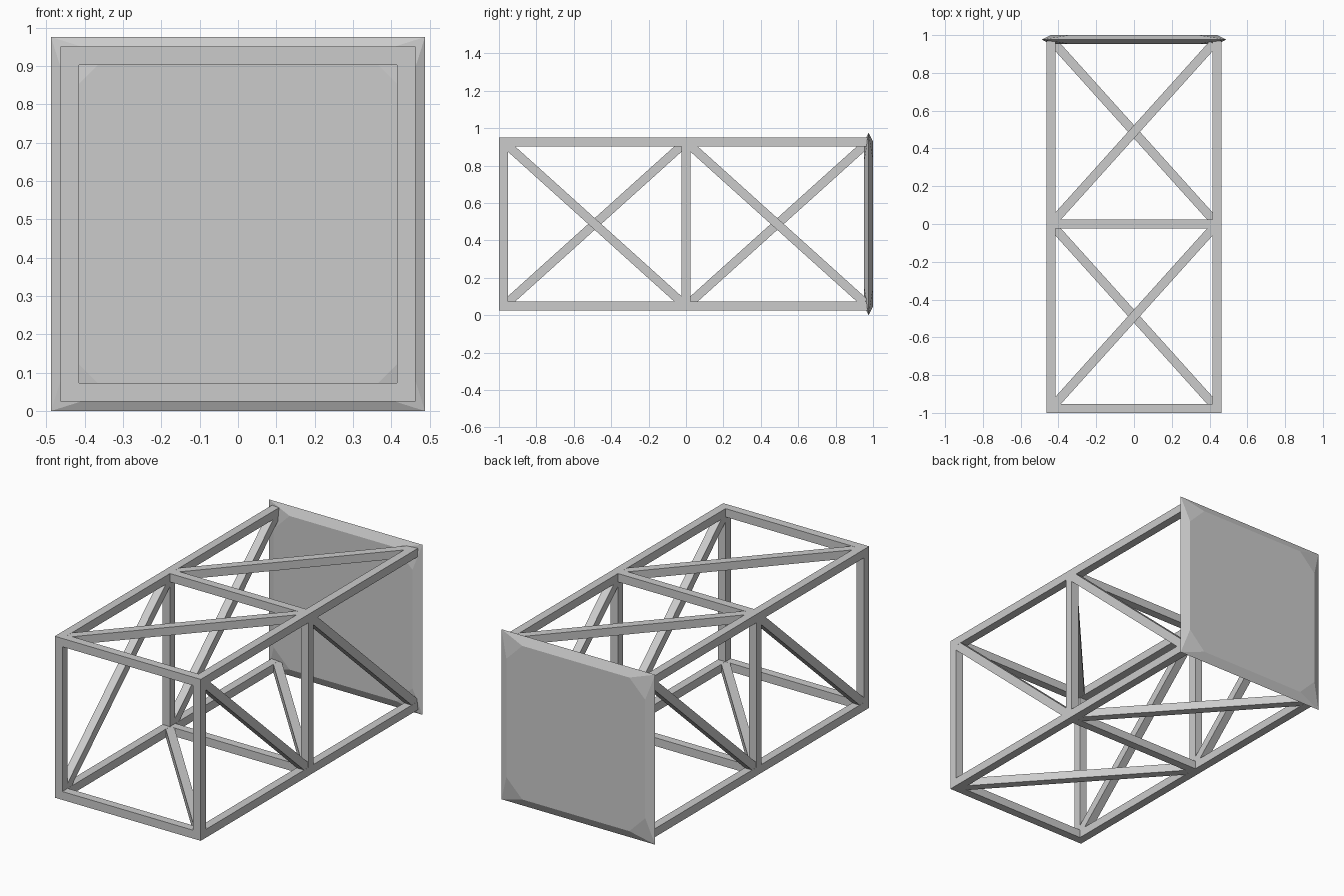
import bpy, bmesh
from mathutils import Vector, Matrix

if "Cube" in bpy.data.objects:
    bpy.data.objects.remove(bpy.data.objects["Cube"])

C = 0.4395      # beam centre distance from the truss axis
T = 0.048       # beam thickness
ZC = 0.488      # height of the truss axis
IN = C - T / 2  # inner clear half-width
OUT = C + T / 2


def make_object(name, bm):
    bmesh.ops.recalc_face_normals(bm, faces=bm.faces)
    mesh = bpy.data.meshes.new(name)
    bm.to_mesh(mesh)
    bm.free()
    ob = bpy.data.objects.new(name, mesh)
    bpy.context.collection.objects.link(ob)
    return ob


def beam(name, a, b, t=T, trim=0.0):
    """Square bar between two points given relative to the truss axis."""
    a, b = Vector(a), Vector(b)
    d = (b - a).normalized()
    a, b = a + d * trim, b - d * trim
    # keep one pair of faces parallel to the truss side the bar lies in
    side = next(Vector(v) for v in ((1, 0, 0), (0, 0, 1), (0, 1, 0))
                if abs(d.dot(Vector(v))) < 1e-6)
    rot = Matrix((side, d.cross(side), d)).transposed().to_4x4()
    m = (Matrix.Translation((a + b) / 2 + Vector((0, 0, ZC))) @ rot
         @ Matrix.Diagonal((t, t, (b - a).length, 1)))
    bm = bmesh.new()
    bmesh.ops.create_cube(bm, size=1, matrix=m)
    return make_object(name, bm)


# Four long corner beams
for x in (-C, C):
    for z in (-C, C):
        beam("long_beam", (x, -1, z), (x, 0.971, z))

# Front and middle square frames
for name, y in (("front", -1 + T / 2), ("middle", 0.0)):
    for s in (-C, C):
        beam(name + "_post", (s, y, -IN), (s, y, IN))
        beam(name + "_crossbar", (-IN, y, s), (IN, y, s))

# Diagonal braces, one per side in each bay
for y0, y1 in ((-0.976, 0.0), (0.0, 0.976)):
    td = T - 0.001
    beam("right_brace", (C, y0, C), (C, y1, -C), td, 0.03)
    beam("left_brace", (-C, y0, -C), (-C, y1, C), td, 0.03)
    beam("top_brace", (-C, y0, C), (C, y1, C), td, 0.03)
    beam("bottom_brace", (C, y0, -C), (-C, y1, -C), td, 0.03)

# End plate: octagonal faces front and back, sloping out to a square rim
TIP, E, K = 0.488, 0.441, 0.34
bm = bmesh.new()
octo = [(E, -K), (E, K), (K, E), (-K, E), (-E, K), (-E, -K), (-K, -E), (K, -E)]
rim = [bm.verts.new((x * TIP, 0.9765, ZC + z * TIP))
       for x, z in ((1, 1), (-1, 1), (-1, -1), (1, -1))]
for y in (0.953, 1.0):
    ring = [bm.verts.new((x, y, ZC + z)) for x, z in octo]
    bm.faces.new(ring)
    for i in range(4):
        a, b, c = (ring[(2 * i + k) % 8] for k in (1, 2, 3))
        bm.faces.new((a, b, rim[i]))
        bm.faces.new((b, c, rim[(i + 1) % 4], rim[i]))
make_object("end_plate", bm)
